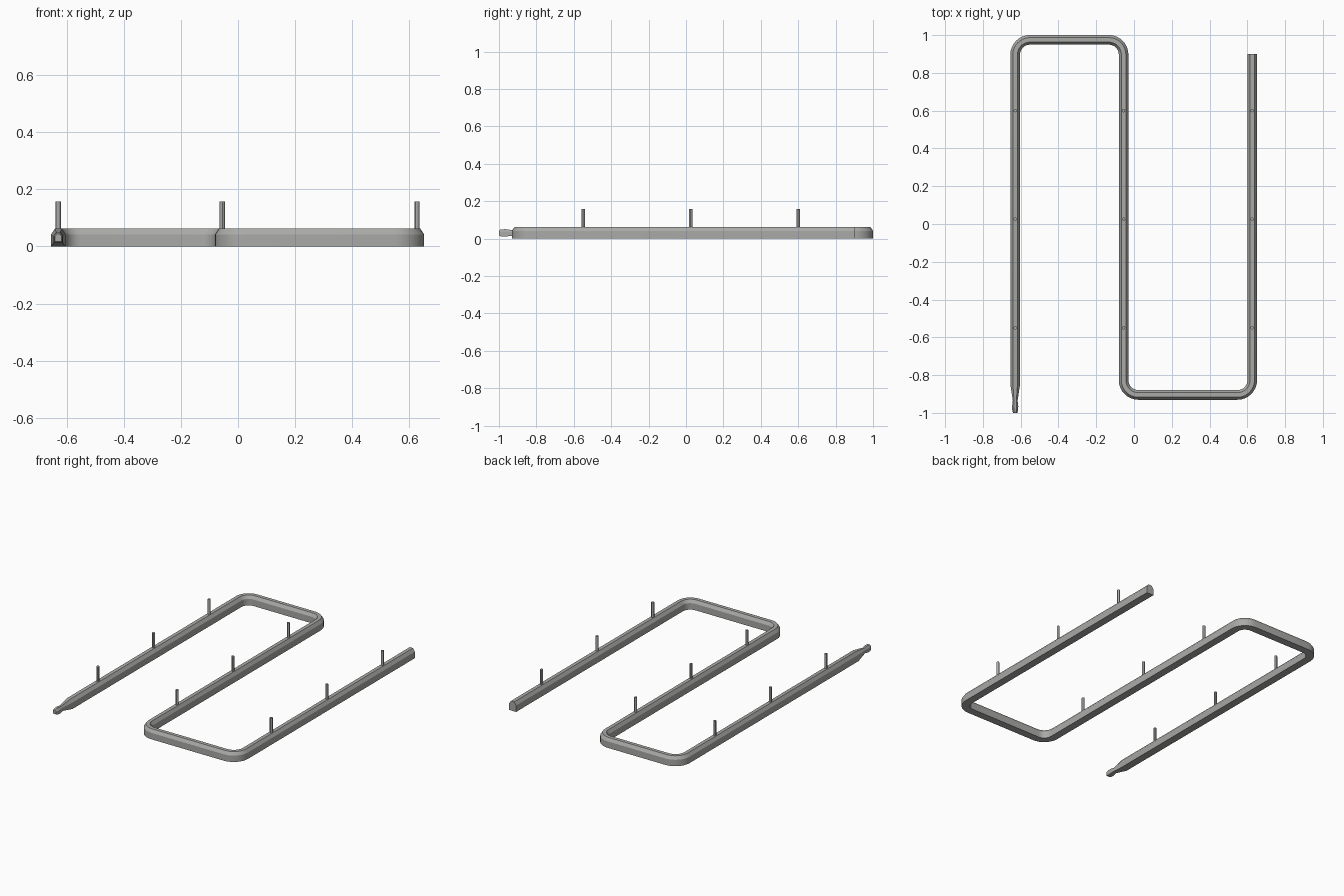
import bpy, bmesh, math
from mathutils import Vector

cube = bpy.data.objects.get("Cube")
if cube:
    bpy.data.objects.remove(cube, do_unlink=True)

grey = bpy.data.materials.new("steel grey")
grey.use_nodes = True
grey.diffuse_color = (0.4, 0.4, 0.39, 1)
grey.node_tree.nodes["Principled BSDF"].inputs["Base Color"].default_value = grey.diffuse_color

LEFT, MID, RIGHT = -0.629, -0.055, 0.626
BACK, FRONT = 0.975, -0.905
BEND = 0.078
MID_Z = 0.031
# Bar section: flat base, upright sides, chamfered top
PROFILE = [(-0.0255, 0), (0.0255, 0), (0.0255, 0.042),
           (0.012, 0.062), (-0.012, 0.062), (-0.0255, 0.042)]


def rounded(corners, radius, steps=8):
    """Points along a polyline with right-angle corners replaced by arcs."""
    points = [Vector(corners[0])]
    for before, corner, after in zip(corners, corners[1:], corners[2:]):
        c = Vector(corner)
        a = (Vector(before) - c).normalized() * radius
        b = (Vector(after) - c).normalized() * radius
        for i in range(steps + 1):
            t = math.pi / 2 * i / steps
            points.append(c + a + b - b * math.cos(t) - a * math.sin(t))
    return points + [Vector(corners[-1])]


def finish(name, bm):
    bmesh.ops.recalc_face_normals(bm, faces=bm.faces)
    mesh = bpy.data.meshes.new(name)
    bm.to_mesh(mesh)
    bm.free()
    mesh.materials.append(grey)
    obj = bpy.data.objects.new(name, mesh)
    bpy.context.collection.objects.link(obj)
    bpy.ops.object.select_all(action='DESELECT')
    obj.select_set(True)
    bpy.context.view_layer.objects.active = obj
    bpy.ops.object.shade_smooth_by_angle(angle=math.radians(30))
    return obj


# Serpentine bar with a tapered, slightly swollen tip
tip = [(-1.0, 0.42), (-0.99, 0.6), (-0.965, 0.64), (-0.935, 0.5)]
path = [(Vector((LEFT, y)), s) for y, s in tip]
path += [(p, 1) for p in rounded(
    [(LEFT, -0.85), (LEFT, BACK), (MID, BACK), (MID, FRONT),
     (RIGHT, FRONT), (RIGHT, 0.9)], BEND)]

bm = bmesh.new()
rings = []
for i, (p, scale) in enumerate(path):
    along = (path[min(i + 1, len(path) - 1)][0] - path[max(i - 1, 0)][0]).normalized()
    side = Vector((along.y, -along.x))
    ring = []
    for u, z in PROFILE:
        q = p + side * u * scale
        ring.append(bm.verts.new((q.x, q.y, MID_Z + (z - MID_Z) * scale)))
    rings.append(ring)
for a, b in zip(rings, rings[1:]):
    for j in range(len(PROFILE)):
        k = (j + 1) % len(PROFILE)
        bm.faces.new((a[j], a[k], b[k], b[j]))
bm.faces.new(rings[0])
bm.faces.new(rings[-1])
finish("serpentine_bar", bm)

# Upright pins, three on each long run
for run, x in (("left", LEFT), ("middle", MID), ("right", RIGHT)):
    for place, y in (("front", -0.55), ("centre", 0.025), ("back", 0.6)):
        bm = bmesh.new()
        bmesh.ops.create_cone(bm, cap_ends=True, segments=12, radius1=0.009,
                              radius2=0.009, depth=0.108)
        bmesh.ops.translate(bm, verts=bm.verts, vec=(x, y, 0.104))
        finish(f"{run}_{place}_pin", bm)
